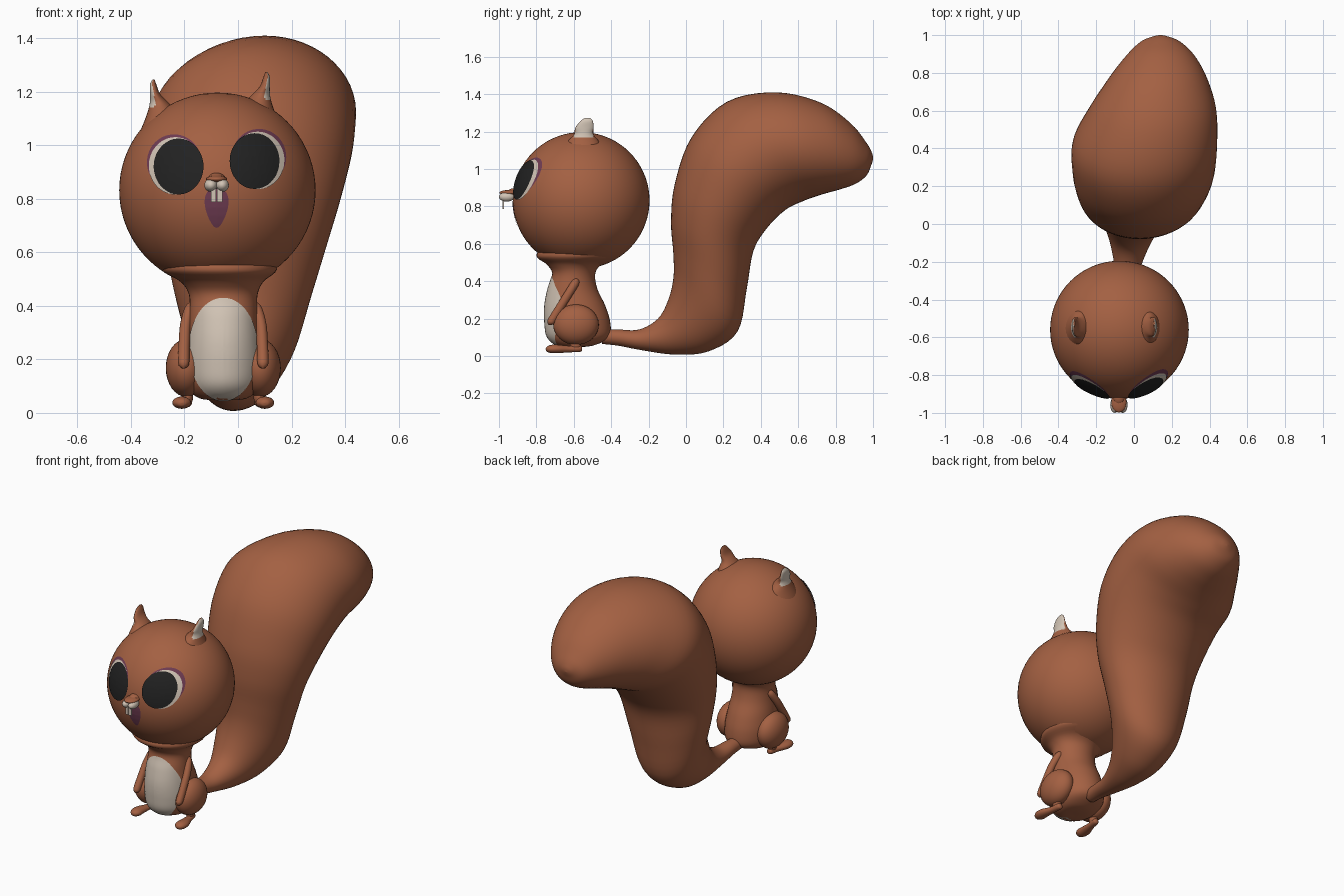
import bpy, bmesh, math
from mathutils import Vector
from mathutils.bvhtree import BVHTree


def material(name, rgb):
    m = bpy.data.materials.new(name)
    m.diffuse_color = (*rgb, 1)
    return m


FUR = material("russet fur", (0.37, 0.118, 0.055))
CREAM = material("cream", (0.64, 0.55, 0.46))
BLACK = material("pupil black", (0.016, 0.016, 0.016))
MAUVE = material("mouth mauve", (0.16, 0.045, 0.085))


def finish(name, bm, *mats, smooth=True):
    bmesh.ops.recalc_face_normals(bm, faces=bm.faces)
    for f in bm.faces:
        f.smooth = smooth
    me = bpy.data.meshes.new(name)
    bm.to_mesh(me)
    bm.free()
    for m in mats:
        me.materials.append(m)
    ob = bpy.data.objects.new(name, me)
    bpy.context.collection.objects.link(ob)
    return ob


def ellipsoid(name, loc, radii, mat, segs=32):
    bm = bmesh.new()
    bmesh.ops.create_uvsphere(bm, u_segments=segs, v_segments=segs // 2, radius=1)
    for v in bm.verts:
        v.co = Vector(a * r + c for a, r, c in zip(v.co, radii, loc))
    return finish(name, bm, mat)


def loft(name, rows, *mats, segs=40, steps=5):
    """Elliptical sections (centre x, half width, y0, z0, y1, z1), spline-blended."""
    def spline(a, b, c, d, t):
        return [0.5 * (2 * q + (r - p) * t + (2 * p - 5 * q + 4 * r - s) * t * t
                       + (3 * q - p - 3 * r + s) * t ** 3) for p, q, r, s in zip(a, b, c, d)]
    pad = [rows[0], *rows, rows[-1]]
    full = [spline(*pad[i:i + 4], k / steps) for i in range(len(rows) - 1) for k in range(steps)]
    full.append(rows[-1])
    bm = bmesh.new()
    rings = []
    for cx, hw, y0, z0, y1, z1 in full:
        c = Vector((cx, (y0 + y1) / 2, (z0 + z1) / 2))
        d = Vector((0, (y0 - y1) / 2, (z0 - z1) / 2))
        rings.append([bm.verts.new(c + Vector((hw * math.cos(a), 0, 0)) + d * math.sin(a))
                      for a in (math.tau * k / segs for k in range(segs))])
    for a, b in zip(rings, rings[1:]):
        for k in range(segs):
            j = (k + 1) % segs
            bm.faces.new((a[k], a[j], b[j], b[k]))
    bm.faces.new(rings[0])
    bm.faces.new(rings[-1])
    return finish(name, bm, *mats)


def decal(name, target, cx, cz, rx, rz, mat, lift, taper=0.0, rings=9, segs=56):
    """Thin oval laid on the front of a target surface."""
    me = target.data
    tree = BVHTree.FromPolygons([v.co for v in me.vertices], [p.vertices[:] for p in me.polygons])
    bm = bmesh.new()

    def put(x, z):
        hit, n, _, _ = tree.ray_cast(Vector((x, -2, z)), Vector((0, 1, 0)))
        if hit is None:
            hit, n, _, _ = tree.find_nearest(Vector((x, -0.65, z)))
        return bm.verts.new(hit + n * lift)
    mid = put(cx, cz)
    prev = None
    for r in range(1, rings + 1):
        f = r / rings
        ring = []
        for k in range(segs):
            s, c = math.sin(math.tau * k / segs), math.cos(math.tau * k / segs)
            ring.append(put(cx + rx * f * c * (1 + taper * s), cz + rz * f * s))
        for k in range(segs):
            j = (k + 1) % segs
            bm.faces.new((prev[k], prev[j], ring[j], ring[k]) if prev else (mid, ring[j], ring[k]))
        prev = ring
    ob = finish(name, bm, mat)
    # make sure the open plate faces forward
    if sum(p.normal.y * p.area for p in ob.data.polygons) > 0:
        ob.data.flip_normals()
    return ob


# Head and body
head = ellipsoid("head", (-0.077, -0.56, 0.832), (0.367, 0.365, 0.365), FUR, 72)
BX = -0.055
body = loft("body", [
    (BX, 0.01, -0.60, 0.048, -0.56, 0.048),
    (BX, 0.09, -0.68, 0.052, -0.49, 0.058),
    (BX, 0.135, -0.74, 0.10, -0.41, 0.10),
    (BX, 0.145, -0.755, 0.18, -0.405, 0.18),
    (BX, 0.138, -0.755, 0.27, -0.432, 0.27),
    (BX, 0.128, -0.738, 0.36, -0.474, 0.36),
    (BX, 0.128, -0.715, 0.44, -0.485, 0.44),
    (-0.06, 0.155, -0.745, 0.49, -0.45, 0.49),
    (-0.07, 0.215, -0.80, 0.535, -0.36, 0.535),
    (-0.07, 0.20, -0.76, 0.60, -0.36, 0.60)], FUR)
decal("belly", body, BX, 0.238, 0.127, 0.192, CREAM, 0.003, rings=14)

# Tail
loft("tail", [
    (-0.05, 0.04, -0.45, 0.145, -0.45, 0.065),
    (-0.045, 0.048, -0.36, 0.142, -0.36, 0.055),
    (-0.035, 0.065, -0.25, 0.142, -0.24, 0.032),
    (-0.02, 0.105, -0.15, 0.20, -0.06, 0.008),
    (-0.005, 0.155, -0.095, 0.30, 0.12, 0.025),
    (0.015, 0.205, -0.067, 0.42, 0.275, 0.13),
    (0.02, 0.258, -0.068, 0.55, 0.325, 0.36),
    (0.03, 0.305, -0.08, 0.72, 0.36, 0.56),
    (0.04, 0.342, -0.06, 0.92, 0.43, 0.68),
    (0.05, 0.375, 0.03, 1.17, 0.53, 0.78),
    (0.058, 0.382, 0.22, 1.36, 0.63, 0.83),
    (0.10, 0.335, 0.48, 1.41, 0.73, 0.865),
    (0.127, 0.26, 0.72, 1.355, 0.82, 0.89),
    (0.14, 0.18, 0.88, 1.245, 0.905, 0.92),
    (0.14, 0.105, 0.965, 1.14, 0.965, 0.965),
    (0.14, 0.04, 0.995, 1.085, 0.99, 1.02),
    (0.14, 0.004, 1.0, 1.055, 1.0, 1.05)], FUR, segs=56)

for side, s in (("left", -1), ("right", 1)):
    # Legs and feet
    ellipsoid(side + "_thigh", (BX + s * 0.138, -0.588, 0.168), (0.077, 0.122, 0.108), FUR)
    fx = BX + s * 0.155
    loft(side + "_foot", [
        (fx - s * 0.02, 0.002, -0.555, 0.04, -0.555, 0.036),
        (fx - s * 0.02, 0.018, -0.565, 0.056, -0.565, 0.022),
        (fx - s * 0.012, 0.022, -0.62, 0.054, -0.62, 0.020),
        (fx, 0.033, -0.68, 0.060, -0.68, 0.016),
        (fx, 0.033, -0.72, 0.060, -0.72, 0.016),
        (fx, 0.018, -0.744, 0.050, -0.744, 0.024),
        (fx, 0.002, -0.75, 0.039, -0.75, 0.036)], FUR, segs=24)
    ellipsoid(side + "_ankle", (BX + s * 0.135, -0.59, 0.06), (0.022, 0.03, 0.035), FUR, 20)
    # Arms
    ax = BX + s * 0.14
    loft(side + "_arm", [
        (ax - s * 0.03, 0.003, -0.578, 0.418, -0.574, 0.414),
        (ax - s * 0.02, 0.022, -0.605, 0.408, -0.572, 0.384),
        (ax, 0.021, -0.647, 0.345, -0.610, 0.320),
        (ax + s * 0.006, 0.021, -0.695, 0.268, -0.658, 0.243),
        (ax + s * 0.008, 0.021, -0.735, 0.203, -0.698, 0.180),
        (ax + s * 0.008, 0.015, -0.741, 0.182, -0.715, 0.168),
        (ax + s * 0.008, 0.002, -0.736, 0.168, -0.732, 0.165)], FUR, segs=24)

    # Ears: fur with cream outer faces, the head rolls slightly to one side
    ex, dz = -0.105, (0 if s > 0 else -0.028)
    ear = loft(side + "_ear", [(ex + s * cx, hw, y0, z + dz, y1, z + dz)
               for cx, hw, y0, y1, z in (
                   (0.165, 0.10, -0.68, -0.43, 1.07),
                   (0.175, 0.062, -0.64, -0.46, 1.14),
                   (0.189, 0.036, -0.60, -0.494, 1.185),
                   (0.205, 0.019, -0.592, -0.494, 1.22),
                   (0.212, 0.012, -0.565, -0.498, 1.255),
                   (0.211, 0.004, -0.54, -0.512, 1.274))], FUR, CREAM, segs=32)
    for p in ear.data.polygons:
        if p.normal.x * s > 0.55 and p.center.z > 1.165 + dz:
            p.material_index = 1

    # Eyes: lid rim, white and pupil
    mx, up = -0.08, (0.02 if s > 0 else 0)
    decal(side + "_eye_rim", head, mx + s * 0.158, 0.936 + up, 0.101, 0.104, MAUVE, 0.002)
    decal(side + "_eye_white", head, mx + s * 0.152, 0.922 + up, 0.098, 0.106, CREAM, 0.005)
    decal(side + "_pupil", head, mx + s * 0.139, 0.919 + up, 0.091, 0.102, BLACK, 0.008)

    # Muzzle and front teeth
    ellipsoid(side + "_muzzle", (mx + s * 0.021, -0.958, 0.851), (0.025, 0.042, 0.025), CREAM, 24)
    bm = bmesh.new()
    bmesh.ops.create_cube(bm, size=1)
    for v in bm.verts:
        v.co = Vector((mx + s * 0.0115 + v.co.x * 0.02, -0.977 + v.co.y * 0.008, 0.815 + v.co.z * 0.055))
    finish(side + "_tooth", bm, CREAM, smooth=False)

# Snout and mouth
ellipsoid("snout", (-0.08, -0.943, 0.874), (0.040, 0.055, 0.014), FUR, 24)
ellipsoid("snout_bridge", (-0.08, -0.91, 0.872), (0.034, 0.05, 0.026), FUR, 24)
decal("mouth", head, -0.08, 0.768, 0.042, 0.075, MAUVE, 0.003, taper=0.35)
